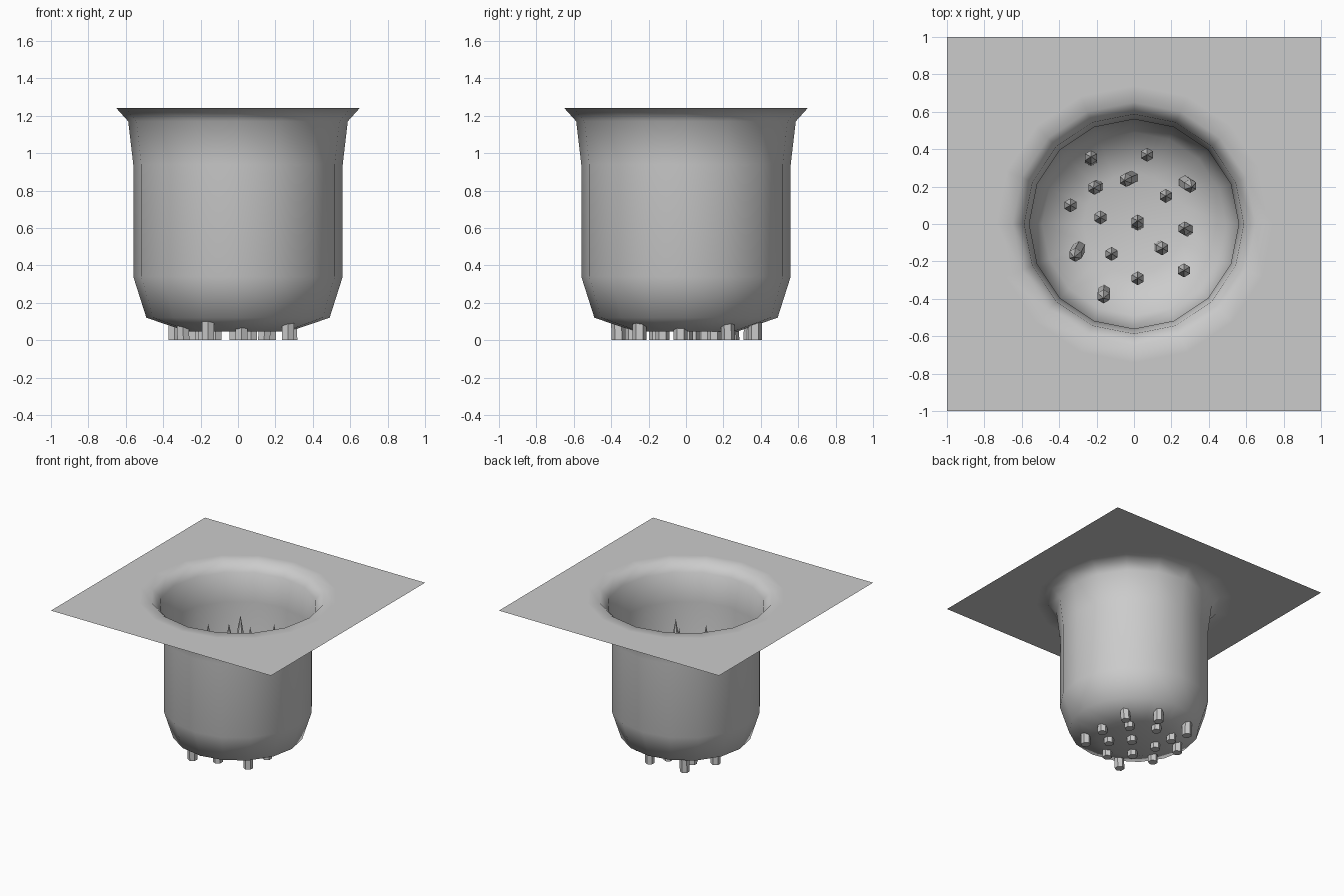
import bpy, bmesh
from math import sin, cos, pi

if "Cube" in bpy.data.objects:
    bpy.data.objects.remove(bpy.data.objects["Cube"])


def make_object(name, bm):
    bmesh.ops.recalc_face_normals(bm, faces=bm.faces)
    mesh = bpy.data.meshes.new(name)
    bm.to_mesh(mesh)
    bm.free()
    obj = bpy.data.objects.new(name, mesh)
    bpy.context.collection.objects.link(obj)
    return obj


def skin(bm, rings):
    """Join consecutive rings of vertices with quads."""
    for a, b in zip(rings, rings[1:]):
        n = len(a)
        for i in range(n):
            j = (i + 1) % n
            bm.faces.new((a[i], a[j], b[j], b[i]))


# Ground sheet with a round pit: square border, then rings down to the floor
SIDES = 16
PROFILE = [(0.74, 1.24), (0.65, 1.24), (0.587, 1.17), (0.56, 0.94),
           (0.56, 0.34), (0.49, 0.12), (0.27, 0.045)]
angles = [2 * pi * i / SIDES for i in range(SIDES)]
bm = bmesh.new()
border = []
for a in angles:
    k = 1 / max(abs(cos(a)), abs(sin(a)))
    border.append(bm.verts.new((k * cos(a), k * sin(a), 1.24)))
rings = [border]
for r, z in PROFILE:
    rings.append([bm.verts.new((r * cos(a), r * sin(a), z)) for a in angles])
skin(bm, rings)
bm.faces.new(rings[-1])
for f in bm.faces:
    f.smooth = True
pit = make_object("ground_with_pit", bm)
# normals face up and inward
if pit.data.polygons[0].normal.z < 0:
    pit.data.flip_normals()

# Hexagonal stakes: base x, y and how far the top leans
STAKES = [
    (-0.23, 0.345, 0.0, 0.015), (0.07, 0.37, 0, 0),
    (-0.197, 0.2, -0.02, -0.008), (-0.012, 0.248, -0.04, -0.016),
    (0.27, 0.225, 0.04, -0.028), (0.17, 0.15, 0, 0),
    (-0.34, 0.1, 0, 0), (-0.18, 0.035, 0, 0),
    (0.02, 0.0, 0, 0.018), (0.285, -0.03, -0.018, 0.008),
    (0.14, -0.125, 0.014, -0.006), (-0.292, -0.127, -0.028, -0.05),
    (-0.12, -0.16, 0, 0), (0.02, -0.29, 0, 0),
    (0.267, -0.248, 0, 0), (-0.16, -0.36, -0.003, -0.036),
]
RADIUS, SHOULDER, TIP = 0.037, 0.68, 0.89
for n, (x, y, dx, dy) in enumerate(STAKES, 1):
    bm = bmesh.new()
    rings = []
    for z in (0, SHOULDER):
        t = z / TIP
        rings.append([bm.verts.new((x + dx * t + RADIUS * sin(pi * i / 3),
                                    y + dy * t + RADIUS * cos(pi * i / 3), z))
                      for i in range(6)])
    skin(bm, rings)
    bm.faces.new(rings[0])
    # sharpened point
    tip = bm.verts.new((x + dx, y + dy, TIP))
    for i in range(6):
        bm.faces.new((rings[1][i], rings[1][(i + 1) % 6], tip))
    make_object(f"stake_{n:02d}", bm)
